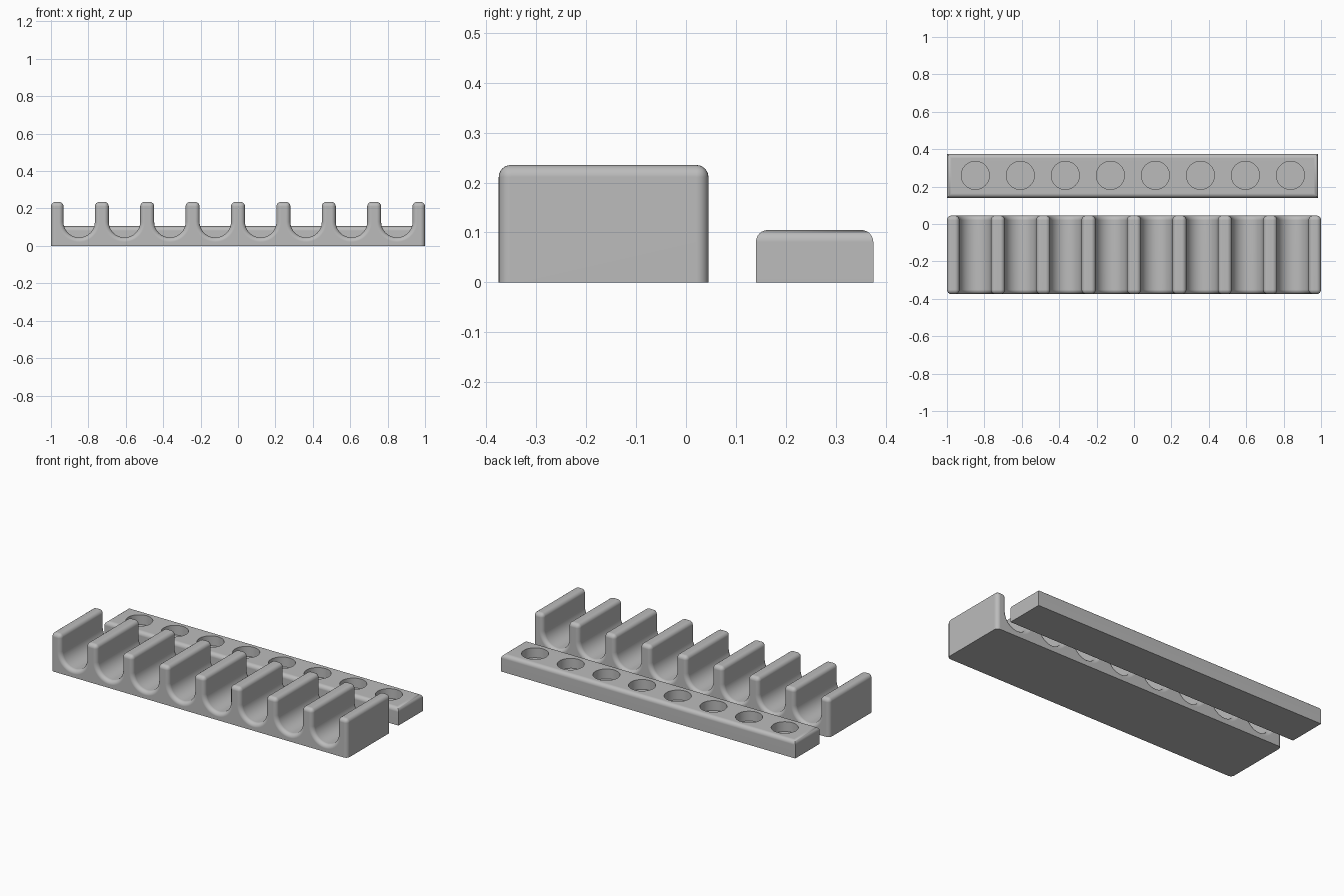
import bpy, bmesh, math
from mathutils import Matrix

cube = bpy.data.objects.get("Cube")
if cube:
    bpy.data.objects.remove(cube, do_unlink=True)

GREY = (0.5, 0.5, 0.5, 1.0)
FILLET = 0.024

grey = bpy.data.materials.new("plain grey")
grey.use_nodes = True
grey.diffuse_color = GREY
grey.node_tree.nodes["Principled BSDF"].inputs["Base Color"].default_value = GREY


def add_object(name, bm):
    bmesh.ops.recalc_face_normals(bm, faces=bm.faces)
    mesh = bpy.data.meshes.new(name)
    bm.to_mesh(mesh)
    bm.free()
    mesh.materials.append(grey)
    ob = bpy.data.objects.new(name, mesh)
    bpy.context.collection.objects.link(ob)
    return ob


def extrude_profile(points, y0, y1):
    """Closed x-z outline pushed from y0 to y1."""
    bm = bmesh.new()
    face = bm.faces.new([bm.verts.new((x, y0, z)) for x, z in points])
    new = bmesh.ops.extrude_face_region(bm, geom=[face])["geom"]
    verts = [v for v in new if isinstance(v, bmesh.types.BMVert)]
    bmesh.ops.translate(bm, verts=verts, vec=(0, y1 - y0, 0))
    bmesh.ops.recalc_face_normals(bm, faces=bm.faces)
    return bm


def round_edges(bm, edges):
    bmesh.ops.bevel(bm, geom=edges, offset=FILLET, offset_type='OFFSET',
                    segments=6, profile=0.5, affect='EDGES', clamp_overlap=True)


def finish(ob):
    bpy.ops.object.select_all(action='DESELECT')
    ob.select_set(True)
    bpy.context.view_layer.objects.active = ob
    bpy.ops.object.shade_smooth_by_angle(angle=math.radians(32))
    mod = ob.modifiers.new("even shading", 'WEIGHTED_NORMAL')
    mod.keep_sharp = True


# Slotted rack: outline with eight U-shaped channels
TOP, SLOT_R, SLOT_Z, PITCH, STEPS = 0.235, 0.084, 0.129, 0.2427, 24
outline = [(1, 0), (1, TOP)]
for i in reversed(range(8)):
    cx = (i - 3.5) * PITCH
    outline.append((cx + SLOT_R, TOP))
    for k in range(STEPS + 1):
        a = -math.pi * k / STEPS
        outline.append((cx + SLOT_R * math.cos(a), SLOT_Z + SLOT_R * math.sin(a)))
    outline.append((cx - SLOT_R, TOP))
outline += [(-1, TOP), (-1, 0)]
bm = extrude_profile(outline, -0.375, 0.045)
round_edges(bm, [e for e in bm.edges
                 if max(v.co.z for v in e.verts) > 0.01
                 and e.calc_face_angle(0) > math.radians(30)])
finish(add_object("slotted_rack", bm))

# Low bar: rounded top rim
bm = extrude_profile([(-1, 0), (0.985, 0), (0.985, 0.105), (-1, 0.105)], 0.14, 0.375)
round_edges(bm, [e for e in bm.edges if min(v.co.z for v in e.verts) > 0.1])
bar = add_object("socket_bar", bm)

# Row of eight blind round sockets cut into the bar
bm = bmesh.new()
for i in range(8):
    bmesh.ops.create_cone(bm, cap_ends=True, segments=48, radius1=0.075, radius2=0.075,
                          depth=0.2, matrix=Matrix.Translation(
                              (-0.006 + (i - 3.5) * 0.2407, 0.26, 0.145)))
cutter = add_object("socket_cutter", bm)
cutter.hide_render = True
cut = bar.modifiers.new("sockets", 'BOOLEAN')
cut.operation = 'DIFFERENCE'
cut.solver = 'EXACT'
cut.object = cutter
bpy.context.view_layer.objects.active = bar
bpy.ops.object.modifier_apply(modifier=cut.name)
bpy.data.objects.remove(cutter, do_unlink=True)
finish(bar)
